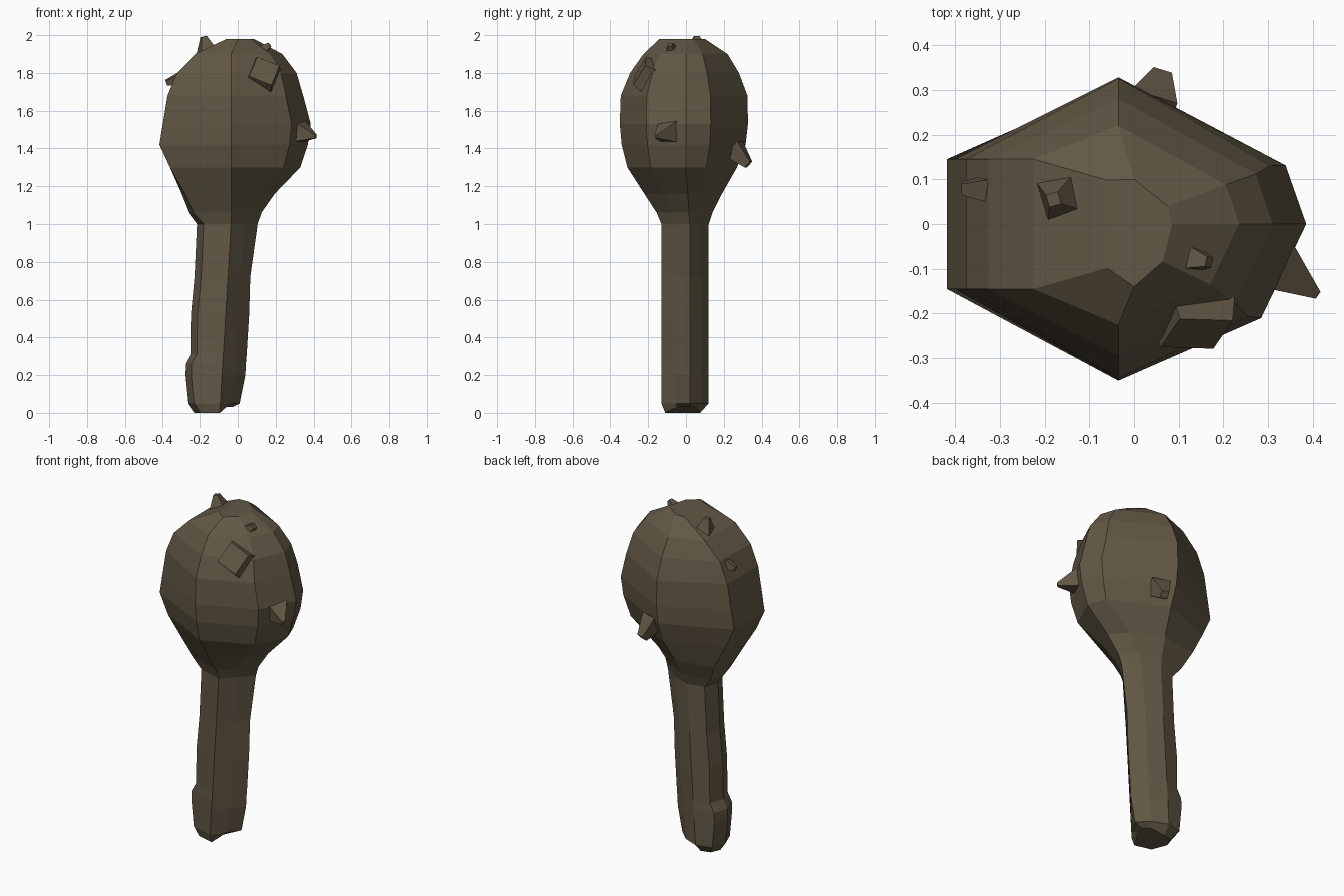
import bpy, bmesh, math
from mathutils import Vector, Matrix

if "Cube" in bpy.data.objects:
    bpy.data.objects.remove(bpy.data.objects["Cube"])

wood = bpy.data.materials.new("dark brown wood")
wood.diffuse_color = (0.122, 0.096, 0.059, 1)
wood.use_nodes = True
wood.node_tree.nodes["Principled BSDF"].inputs["Base Color"].default_value = wood.diffuse_color


def finish(name, bm):
    bmesh.ops.recalc_face_normals(bm, faces=bm.faces)
    me = bpy.data.meshes.new(name)
    bm.to_mesh(me)
    bm.free()
    me.materials.append(wood)
    ob = bpy.data.objects.new(name, me)
    bpy.context.collection.objects.link(ob)
    return ob


def mix(a, b, t):
    return a + (b - a) * t


def loft(name, rows):
    """Eight-sided rings blending from the handle section to the head section."""
    bm = bmesh.new()
    rings = []
    for z, xl, xr, yf, yb in rows:
        t = max(0, min(1, (z - 1.0) / 0.3))          # 0 on handle, 1 on head
        fx = -0.035 - 0.06 * max(0, 1 - z) if z < 1.95 else 0.0
        w = min(0.145, abs(yf) * 0.7)                # half width of flat left side
        pts = [(xl + 0.035 * (1 - t), mix(-0.085, -w, t)),
               (fx, yf),
               (mix(fx, xr, mix(0.52, 0.76, t)), yf * mix(0.42, 0.6, t)),
               (xr, 0.02 * (1 - t)),
               (mix(fx, xr, mix(0.35, 0.89, t)), yb * mix(0.68, 0.4, t)),
               (fx - 0.055 * (1 - t), yb),
               (xl + 0.025 * (1 - t), mix(yb * 0.8, w, t)),
               (xl, 0.005)]
        rings.append([bm.verts.new((x, y, z)) for x, y in pts])
    for a, b in zip(rings, rings[1:]):
        for i in range(8):
            j = (i + 1) % 8
            bm.faces.new((a[i], a[j], b[j], b[i]))
    bm.faces.new(rings[0][::-1])
    bm.faces.new(rings[-1])
    # uneven cut at the butt end: right side sits higher
    if rows[0][0] < 0.1:
        for v in rings[0]:
            if v.co.x > -0.08:
                v.co.z += 0.03
    return finish(name, bm)


# height, left x, right x, front y, back y
handle = [(0.00, -0.23, -0.03, -0.11, 0.075), (0.05, -0.265, 0.01, -0.13, 0.12),
          (0.20, -0.28, 0.04, -0.13, 0.12), (0.26, -0.278, 0.043, -0.13, 0.12),
          (0.31, -0.25, 0.047, -0.13, 0.12), (0.52, -0.247, 0.06, -0.13, 0.12),
          (0.72, -0.228, 0.066, -0.13, 0.12), (1.00, -0.215, 0.105, -0.13, 0.12)]
head = [handle[-1], (1.06, -0.26, 0.125, -0.155, 0.14),
        (1.16, -0.30, 0.195, -0.22, 0.19), (1.30, -0.362, 0.33, -0.31, 0.27),
        (1.42, -0.418, 0.37, -0.34, 0.315), (1.53, -0.40, 0.385, -0.35, 0.328),
        (1.68, -0.375, 0.345, -0.345, 0.325), (1.80, -0.325, 0.31, -0.295, 0.28),
        (1.90, -0.225, 0.235, -0.225, 0.22), (1.98, -0.06, 0.085, -0.14, 0.10)]
loft("handle", handle)
loft("head", head)


def spike(name, base, tip, r1, r2, spin):
    """Blunt four-sided thorn running from base to tip."""
    base, tip = Vector(base), Vector(tip)
    d = tip - base
    m = (Matrix.Translation((base + tip) / 2)
         @ d.to_track_quat('Z', 'Y').to_matrix().to_4x4()
         @ Matrix.Rotation(math.radians(spin), 4, 'Z'))
    bm = bmesh.new()
    bmesh.ops.create_cone(bm, cap_ends=True, segments=4, radius1=r1,
                          radius2=r2, depth=d.length, matrix=m)
    finish(name, bm)


spike("front_stub", (0.128, -0.18, 1.775), (0.14, -0.245, 1.81), 0.11, 0.09, 20)
spike("right_thorn", (0.31, -0.085, 1.49), (0.41, -0.158, 1.463), 0.085, 0.013, 45)
spike("top_thorn", (-0.155, 0.062, 1.88), (-0.18, 0.055, 1.992), 0.082, 0.02, 45)
spike("left_thorn", (-0.31, 0.08, 1.77), (-0.382, 0.08, 1.748), 0.04, 0.018, 30)
spike("back_thorn", (0.035, 0.25, 1.40), (0.06, 0.33, 1.315), 0.075, 0.03, 45)
spike("small_top_thorn", (0.10, -0.07, 1.895), (0.168, -0.085, 1.95), 0.055, 0.016, 45)
